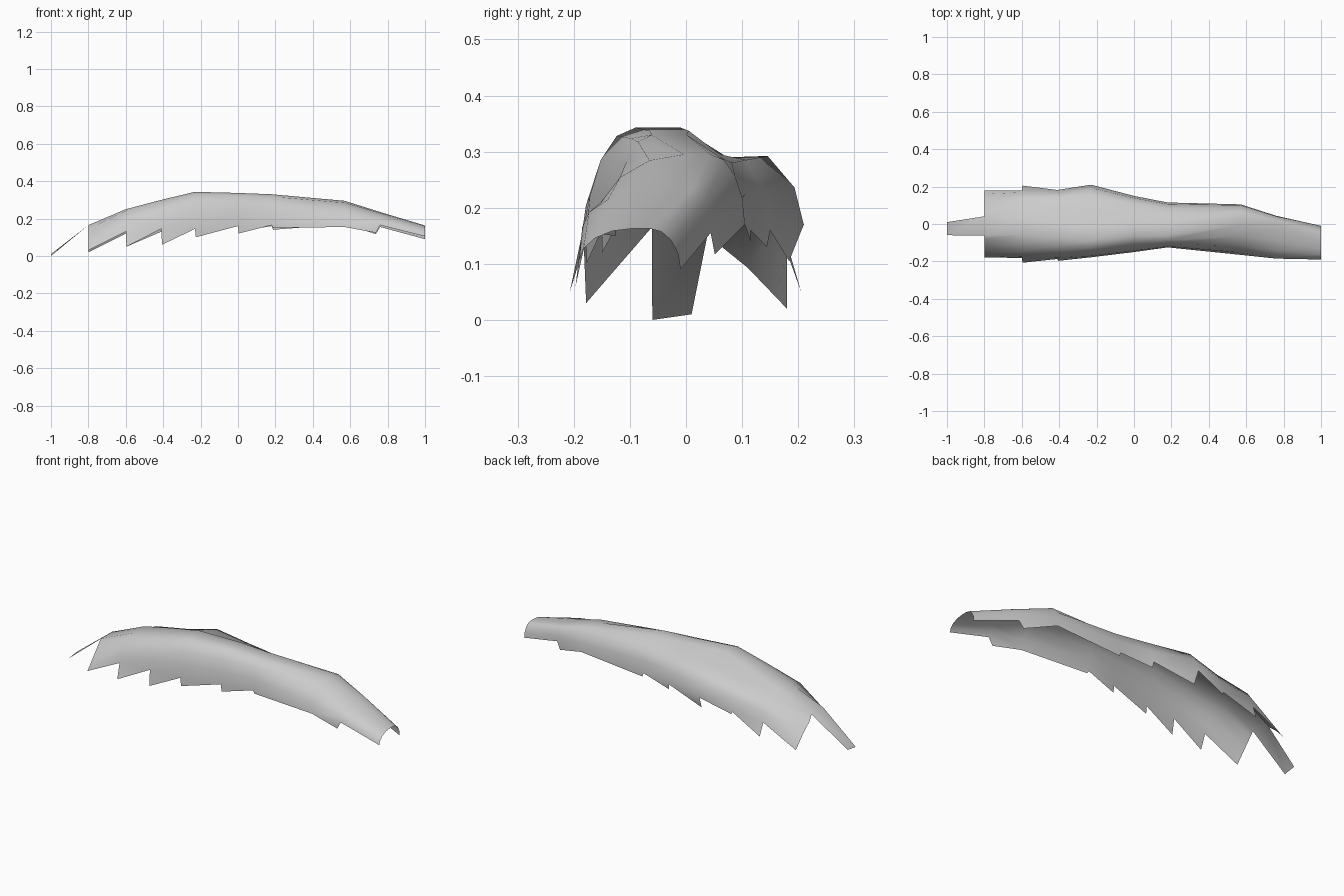
import bpy, bmesh
from math import sin, cos, pi

if "Cube" in bpy.data.objects:
    bpy.data.objects.remove(bpy.data.objects["Cube"])

# Each station: x, front hem (y, z), ridge (y, z), back hem (y, z)
STATIONS = [
    (-.80, -.178, .03, -.01, .165, .18, .02),
    (-.60, -.182, .13, -.01, .25, .18, .12),
    (-.41, -.187, .145, -.03, .30, .182, .13),
    (-.23, -.178, .145, -.05, .343, .21, .17),
    (0, -.15, .16, -.03, .337, .15, .16),
    (.18, -.125, .165, -.03, .33, .115, .16),
    (.57, -.165, .155, .02, .295, .105, .17),
    (.76, -.185, .165, -.01, .235, .044, .155),
    (1, -.19, .105, -.08, .163, -.01, .09),
]
# Hem teeth from station 1 onward: how far each hangs, and how far it leans outward
FRONT_TEETH = ((.08, .025), (.085, .01), (.045, 0), (.04, 0), (.015, 0))
BACK_TEETH = ((.07, .025), (.015, 0), (.065, -.025), (.03, -.005), (.02, 0))
STEPS = 4

bm = bmesh.new()


def section(x, yf, zf, yr, zr, yb, zb):
    """Arched row of vertices: quarter-ellipse sides joined by a narrow flat ridge."""
    flat = .035 - .02 * x
    groove = max(0, .04 - .05 * abs(x + .23))   # shallow valley behind the ridge
    power = 2 if x < -.7 else 1                 # the torn end slopes straight down
    front, back = [], []
    for k in range(STEPS + 1):
        a = k / STEPS * pi / 2
        out, up = cos(a) ** power, sin(a) ** power
        for row, y, z, ry in ((front, yf, zf, yr - flat), (back, yb, zb, yr + flat)):
            dip = groove if row is back and k == STEPS - 1 else 0
            row.append(bm.verts.new((x, ry + (y - ry) * out, z + (zr - z) * up - dip)))
    return front + back[::-1]


# Arched shell
rows = [section(*s) for s in STATIONS]
for a, b in zip(rows, rows[1:]):
    for i in range(len(a) - 1):
        bm.faces.new((a[i], b[i], b[i + 1], a[i + 1]))


# Serrated hems: a triangle hanging below each stretch of edge
def tooth(i, side, drop, lean, at=.02):
    a, b = rows[i][side], rows[i + 1][side]
    p = a.co.lerp(b.co, at)
    p.y += lean if side else -lean
    p.z -= drop
    bm.faces.new((a, b, bm.verts.new(p)))


for side, teeth in ((0, FRONT_TEETH), (-1, BACK_TEETH)):
    for i, (drop, lean) in enumerate(teeth):
        tooth(i + 1, side, drop, lean)
    tooth(6, side, .04, 0, .88)

# Narrow tab at the low end
tab = [bm.verts.new(p) for p in ((-1, -.06, 0), (-1, .01, .01))]
bm.faces.new((tab[0], rows[0][STEPS], rows[0][STEPS + 1], tab[1]))

bmesh.ops.recalc_face_normals(bm, faces=bm.faces)
mesh = bpy.data.meshes.new("curved_plume_shell")
bm.to_mesh(mesh)
bm.free()
mesh.polygons.foreach_set("use_smooth", [True] * len(mesh.polygons))
shell = bpy.data.objects.new("curved_plume_shell", mesh)
bpy.context.collection.objects.link(shell)
